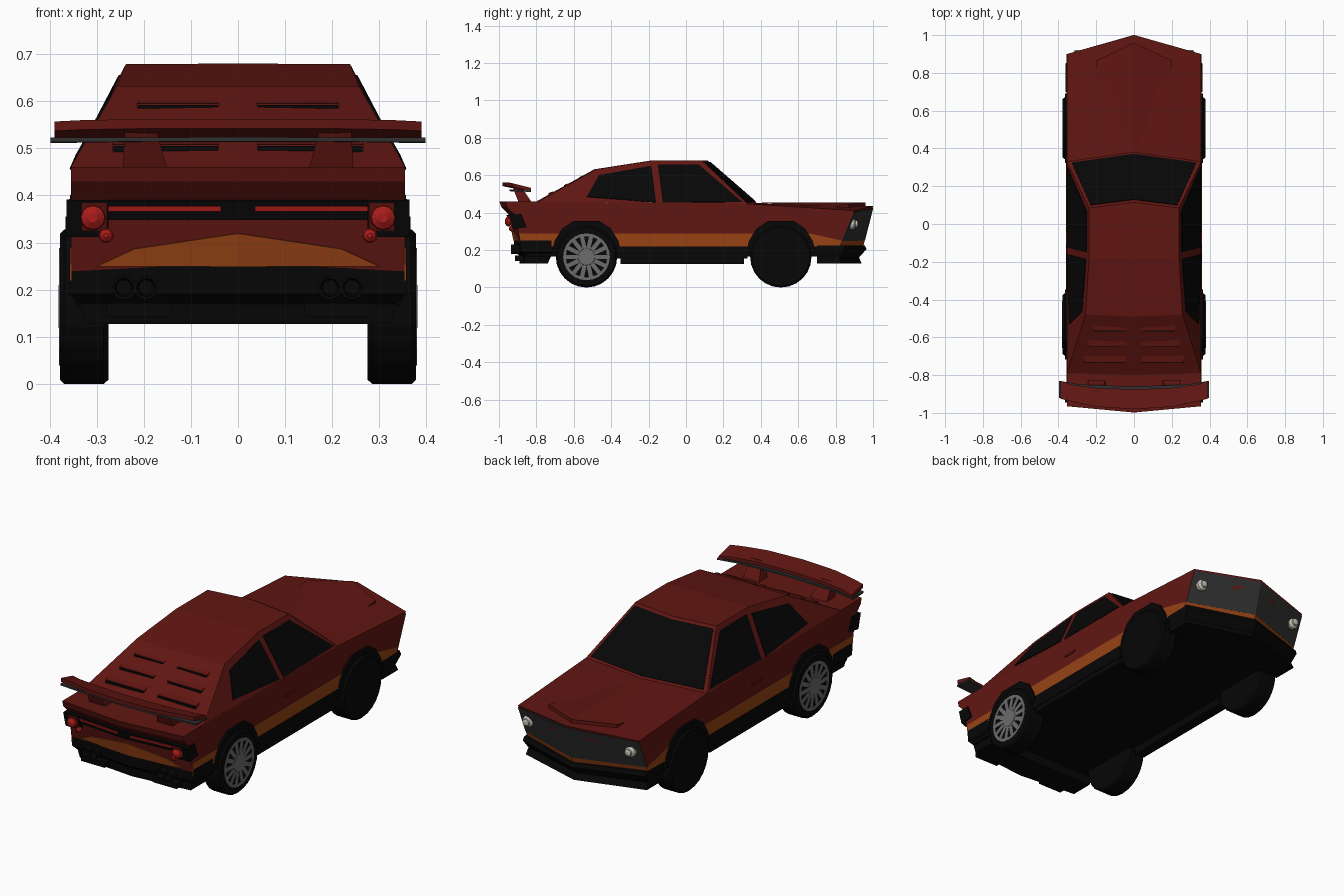
import bpy, bmesh
from math import pi, cos, sin
from mathutils import Vector, Matrix
from mathutils.geometry import normal

if "Cube" in bpy.data.objects:
    bpy.data.objects.remove(bpy.data.objects["Cube"])


def material(name, *rgb):
    m = bpy.data.materials.new(name)
    m.diffuse_color = (*rgb, 1)
    m.use_nodes = True
    m.node_tree.nodes["Principled BSDF"].inputs["Base Color"].default_value = m.diffuse_color
    return m


RED = material("red_paint", .118, .008, .006)
ORANGE = material("orange_stripe", .31, .055, .007)
BLACK = material("black_trim", .002, .002, .002)
DARK = material("dark_grey", .03, .03, .03)
LAMP = material("red_lamp", .4, .012, .01)
WHITE = material("headlight", .55, .52, .45)
GREY = material("rim_grey", .15, .15, .15)


def finish(name, bm, mat):
    bmesh.ops.remove_doubles(bm, verts=bm.verts, dist=1e-5)
    bmesh.ops.recalc_face_normals(bm, faces=bm.faces)
    me = bpy.data.meshes.new(name)
    bm.to_mesh(me)
    bm.free()
    me.materials.append(mat)
    ob = bpy.data.objects.new(name, me)
    bpy.context.collection.objects.link(ob)
    return ob


def mesh(name, verts, faces, mat):
    """Half mesh on +x, mirrored to -x."""
    bm = bmesh.new()
    for s in (1, -1):
        vs = [bm.verts.new((s * v[0], v[1], v[2])) for v in verts]
        for f in faces:
            if any(abs(verts[i][0]) > 1e-6 for i in f):
                bm.faces.new([vs[i] for i in f])
    return finish(name, bm, mat)


def loft(name, rings, mat, top=True, bottom=True, closed=False):
    """Skin half outlines of equal length."""
    n = len(rings[0])
    faces = [(r*n + i, r*n + (i+1) % n, (r+1)*n + (i+1) % n, (r+1)*n + i)
             for r in range(len(rings) - 1) for i in range(n if closed else n - 1)]
    if top:
        faces.append(list(range(n)))
    if bottom:
        faces.append(list(range((len(rings) - 1) * n, len(rings) * n)))
    return mesh(name, [v for r in rings for v in r], faces, mat)


def plate(name, pts, t, mat):
    """Thin plate centred on a polygon; points on the centre plane stay there."""
    pts = [Vector(p) for p in pts]
    d = normal(pts) * t
    rings = [[p + d if p.x > 1e-6 else p + Vector((0, d.y, d.z)) for p in pts] for d in (d, -d)]
    return loft(name, rings, mat, closed=True)


def prism(name, yz, x0, x1, mat):
    return loft(name, [[(x, y, z) for y, z in yz] for x in (x0, x1)], mat, closed=True)


def box(name, x, y, z, mat):
    return prism(name, [(y[0], z[0]), (y[1], z[0]), (y[1], z[1]), (y[0], z[1])], *x, mat)


def patch(q, u0, u1, v0, v1):
    """Part of a quad, by bilinear coordinates."""
    a, b, c, d = map(Vector, q)
    return [a.lerp(b, u).lerp(d.lerp(c, u), v) for u, v in ((u0, v0), (u1, v0), (u1, v1), (u0, v1))]


def turned(name, loc, profile, axis, mat, n=24):
    """Revolve (radius, offset) profile about x or y, both sides of the car."""
    def pt(r, h, a):
        c, s = r * cos(a), r * sin(a)
        return Vector(loc) + Vector((h, c, s) if axis == 'x' else (c, h, s))
    rings = [[pt(r, h, 2*pi*i/n) for i in range(n)] for r, h in profile]
    return loft(name, rings, mat, closed=True)


# Body shell
noseT, cornT = Vector((0, 1, .435)), Vector((.355, .9, .412))
noseB, cornB = Vector((0, .945, .22)), Vector((.355, .82, .22))
rings = []
for t, z, zs, tc, tm in ((0, .447, .46, -.965, -.998), (.07, .43, .43, -.957, -.987),
                         (.25, .39, .39, -.918, -.948), (1, .22, .22, -.88, -.912)):
    rings.append([noseT.lerp(noseB, t), cornT.lerp(cornB, t), (.355, .33, z),
                  (.355, -.79, zs), (.355, tc, zs), (0, tm, zs)])
loft("body_shell", rings, RED, top=False)
mesh("hood", [noseT, cornT, (.355, .33, .447), (0, .38, .452)], [(0, 1, 2, 3)], RED)
mesh("hood_bulge", [(0, .96, .455), (.2, .865, .445), (.2, .8, .432), (0, .39, .454),
                    (0, .96, .43), (.2, .865, .415)], [(0, 1, 2, 3), (0, 4, 5, 1), (1, 5, 2)], RED)
mesh("rear_deck", [(0, -.8, .46), (.355, -.79, .46), (.355, -.965, .46), (0, -.998, .46)],
     [(0, 1, 2, 3)], RED)

# Cabin
base = [(0, .38, .45), (.355, .33, .447), (.355, -.18, .453), (.355, -.79, .46), (0, -.8, .46)]
roof = [(0, .115, .68), (.238, .085, .679), (.238, -.18, .679), (.257, -.48, .632), (0, -.49, .632)]
loft("cabin", [base, roof], RED, top=False, bottom=False)
mesh("roof", roof + [(0, -.18, .68)], [(0, 1, 2, 5), (5, 2, 3, 4)], RED)
plate("windshield", patch([base[0], base[1], roof[1], roof[0]], 0, .94, .04, .95), .004, BLACK)
rear_side = [base[2], base[3], roof[3], roof[2]]
plate("front_side_window", [(.355 - .117 * (z - .45) / .229, y, z) for y, z in
                            ((.3, .457), (.07, .655), (-.15, .655), (-.125, .453))], .003, BLACK)
plate("rear_side_window", [(x, y, z) for x, y, z in
                           ((.355, -.16, .455), (.253, -.185, .65), (.276, -.465, .6), (.342, -.53, .485))],
      .003, BLACK)

# Rear louvers
for i in range(3):
    y = -.565 - .0825 * i
    z = .585 - .0435 * i
    x1 = .214 + .026 * i
    prism(f"louver_{i+1}", [(y + .035, z + .018), (y, z + .01), (y, z - .008)], .04, x1, RED)
    box(f"louver_slot_{i+1}", (.042, x1 - .002), (y - .004, y + .004), (z - .008, z + .007), BLACK)

# Stripe on sides, tail and under the grille
plate("side_stripe", [(.355, -.883, .22), (.355, -.893, .29), (.355, .66, .29), (.355, .835, .25),
                      (.355, .82, .22)], .002, ORANGE)
tail = lambda x, z: (x, -.948 + .036 * (.39 - z) / .17 + x * .085, z)
plate("tail_stripe", [tail(0, .25), tail(.3, .25), tail(.22, .287), tail(0, .32)], .004, ORANGE)
nose = [noseT, cornT, cornB, noseB]
plate("nose_stripe", patch(nose, 0, 1, .85, 1), .003, ORANGE)
plate("grille", patch(nose, 0, 1, .05, .85), .004, DARK)
box("door_handle", (.35, .36), (-.12, -.04), (.345, .357), RED)


# Lower trim
def outline(z, yn, yc, w, tc, tm):
    return [(0, yn, z), (w, yc, z), (w, tc, z), (0, tm, z)]


loft("chassis", [outline(.225, .94, .82, .357, -.87, -.9), outline(.165, .92, .8, .345, -.85, -.87)], BLACK)
loft("nose_bumper", [outline(.225, .955, .845, .358, .7, .7), outline(.205, .965, .85, .362, .7, .7),
                     outline(.16, .925, .82, .35, .7, .7), outline(.127, .94, .835, .355, .7, .7)], BLACK)
loft("tail_bumper", [outline(.252, -.72, -.72, .358, -.885, -.92), outline(.19, -.72, -.72, .358, -.88, -.915),
                     outline(.17, -.72, -.72, .335, -.865, -.89), outline(.127, -.74, -.74, .325, -.86, -.89)], BLACK)
box("side_skirt", (.3, .36), (-.37, .33), (.155, .22), BLACK)
box("side_skirt_lip", (.3, .356), (-.35, .31), (.125, .16), BLACK)
box("exhaust_shroud", (.14, .28), (-.915, -.8), (.143, .172), BLACK)
for x in (.195, .242):
    turned("exhaust_pipe", (x, -.9, .205), [(.024, .05), (.026, -.035), (.02, -.035), (.016, 0)], 'y', BLACK, 12)

# Wheels and arches
for end, y in (("front", .507), ("rear", -.532)):
    arch = [(-.185, .19), (-.17, .25), (-.13, .315), (-.07, .355), (.07, .355), (.13, .315), (.17, .25), (.185, .19)]
    prism(f"{end}_arch", [(y + a, z) for a, z in arch], .3, .366, BLACK)
    turned(f"{end}_tyre", (.327, y, .164), [(.155, -.052), (.164, -.042), (.164, .042), (.155, .051)], 'x', BLACK)
turned("rim_ring", (.377, -.532, .164), [(.125, 0), (.125, .003), (.11, .003), (.108, 0)], 'x', GREY)
turned("rim_hub", (.377, -.532, .164), [(.05, 0), (.045, .004), (.03, .004)], 'x', GREY)
bm = bmesh.new()
for s in (1, -1):
    for i in range(14):
        m = (Matrix.Translation((s * .377, -.532, .164)) @ Matrix.Rotation(2*pi*i/14, 4, 'X')
             @ Matrix.Translation((0, .08, 0)) @ Matrix.Diagonal((.006, .075, .022, 1)))
        bmesh.ops.create_cube(bm, size=1, matrix=m)
finish("rim_spokes", bm, GREY)

# Lamps
plate("tail_lamp_band", [tail(0, .39), tail(.36, .39), tail(.36, .35), tail(0, .35)], .012, BLACK)
prism("tail_lamp_housing", [(-.945, .39), (-.88, .392), (-.852, .322), (-.925, .312)], .275, .364, BLACK)
prism("tail_lamp_frame", [(-.955, .385), (-.9, .385), (-.9, .325), (-.935, .325)], .278, .332, RED)
plate("tail_lamp_strip", [tail(.035, .38), tail(.28, .38), tail(.28, .369), tail(.035, .369)], .016, LAMP)
turned("tail_lamp", (.308, -.94, .353), [(.012, .01), (.027, -.005), (.025, -.018), (.01, -.028)], 'y', LAMP, 12)
turned("tail_reflector", (.28, -.93, .315), [(.008, .014), (.016, 0), (.013, -.01), (.005, -.016)], 'y', LAMP, 12)
turned("headlight", (.3, .885, .34), [(.02, -.03), (.03, 0), (.03, .012), (.018, .022), (.018, .032), (.008, .036)],
       'y', WHITE, 12)


# Rear wing
def wing(name, stations, t, mat):
    loft(name, [[(x, ya, za), (x, yb, zb), (x, yb, zb - t), (x, ya, za - t)]
                for x, ya, za, yb, zb in stations], mat, top=False, closed=True)


wing("wing_blade", [(0, -.98, .562, -.875, .54), (.2, -.968, .562, -.868, .54),
                    (.33, -.94, .56, -.85, .537), (.39, -.925, .557, -.83, .533)], .02, RED)
wing("wing_lower_strip", [(0, -.945, .524, -.86, .523), (.28, -.93, .523, -.85, .522),
                          (.398, -.92, .523, -.83, .52)], .009, DARK)
loft("wing_support", [[(.175, -.93, .545), (.24, -.93, .545), (.24, -.885, .545), (.175, -.885, .545)],
                      [(.15, -.895, .455), (.245, -.895, .455), (.245, -.825, .455), (.15, -.825, .455)]],
     RED, closed=True)
